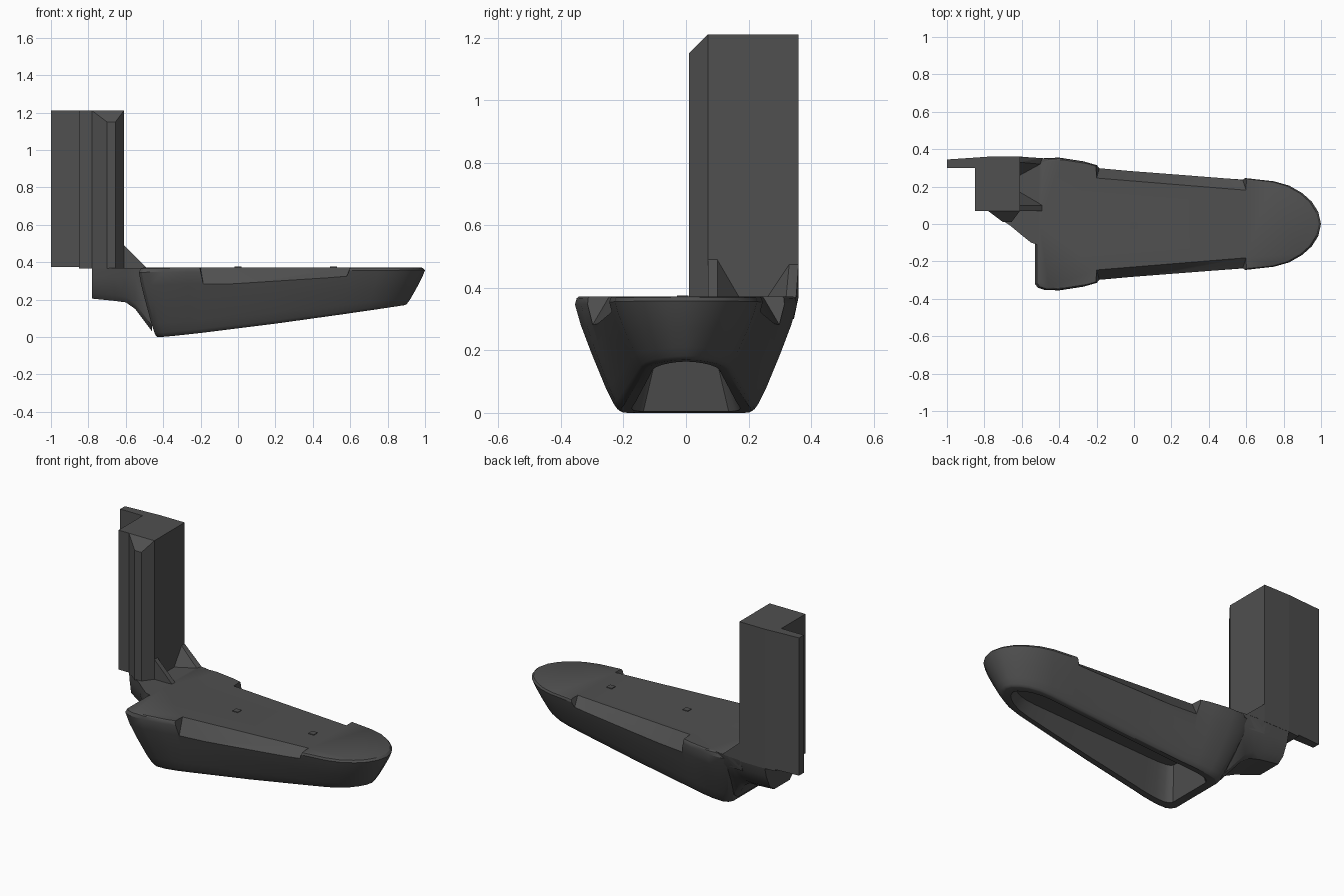
import bpy
import bmesh
import math
from mathutils import Vector

cube = bpy.data.objects.get("Cube")
if cube:
    bpy.data.objects.remove(cube, do_unlink=True)

# One dark plastic for everything
GREY = (0.08, 0.08, 0.08, 1)
plastic = bpy.data.materials.new("dark grey plastic")
plastic.use_nodes = True
plastic.diffuse_color = GREY
plastic.node_tree.nodes["Principled BSDF"].inputs["Base Color"].default_value = GREY


def finish(name, bm, smooth=0):
    bmesh.ops.recalc_face_normals(bm, faces=bm.faces[:])
    mesh = bpy.data.meshes.new(name)
    bm.to_mesh(mesh)
    bm.free()
    mesh.materials.append(plastic)
    obj = bpy.data.objects.new(name, mesh)
    bpy.context.collection.objects.link(obj)
    if smooth:
        bpy.ops.object.select_all(action='DESELECT')
        obj.select_set(True)
        bpy.context.view_layer.objects.active = obj
        bpy.ops.object.shade_smooth_by_angle(angle=math.radians(smooth))
    return obj


def loft(name, rings, smooth=0):
    """Bridge closed rings of points and cap both ends."""
    bm = bmesh.new()
    loops = [[bm.verts.new(p) for p in ring] for ring in rings]
    for a, b in zip(loops, loops[1:]):
        for i in range(len(a)):
            j = (i + 1) % len(a)
            bm.faces.new((a[i], a[j], b[j], b[i]))
    bm.faces.new(loops[0])
    bm.faces.new(loops[-1])
    return finish(name, bm, smooth)


def solid(name, points):
    """Convex solid around a few corner points."""
    bm = bmesh.new()
    for p in points:
        bm.verts.new(p)
    bmesh.ops.convex_hull(bm, input=bm.verts[:])
    bmesh.ops.dissolve_limit(bm, angle_limit=0.01, verts=bm.verts[:], edges=bm.edges[:])
    return finish(name, bm)


def prism(name, outline, z0, z1):
    return loft(name, [[(x, y, z) for x, y in outline] for z in (z0, z1)])


# Boat-shaped arm body: half outlines of the deck and of the underside
DECK = 0.372
deck_half = [(-.53, 0), (-.53, .32), (-.515, .34), (-.48, .352), (-.4, .355), (-.27, .335),
             (-.2, .315), (.2, .28), (.6, .245), (.75, .228), (.83, .205), (.9, .165),
             (.95, .12), (.985, .065), (1, 0)]
keel_half = [(-.44, 0), (-.44, .175), (-.425, .2), (-.4, .215), (-.34, .222), (-.25, .218),
             (-.18, .21), (.2, .18), (.55, .15), (.69, .138), (.76, .125), (.82, .1),
             (.86, .07), (.89, .035), (.9, 0)]


def mirrored(half):
    return half + [(x, -y) for x, y in half[-2:0:-1]]


deck, keel = mirrored(deck_half), mirrored(keel_half)


def keel_z(x):
    return .17 * (max(0, x + .42) / 1.32) ** 1.15


def level(height, spread, inset=1):
    ring = []
    for (tx, ty), (bx, by) in zip(deck, keel):
        z0 = keel_z(bx)
        x, y = bx + (tx - bx) * spread, by + (ty - by) * spread
        ring.append((.23 + (x - .23) * inset, y * inset, z0 + (DECK - z0) * height))
    return ring


def recess(sx, sy, roof=None):
    ring = []
    for x, y in keel:
        px = .23 + (x - .23) * sx
        ring.append((px, y * sy, keel_z(px) + .002 if roof is None else roof))
    return ring


body = loft("arm_body", [level(1, 1, .965), level(.985, 1, .985), level(.93, 1), level(.75, .86),
                         level(.5, .6), level(.2, .26), level(.06, .07), level(.015, -.02),
                         level(0, -.1), recess(.92, .78), recess(.87, .52, .2)])

# Long bevelled notch along each upper side
for side in (1, -1):
    corners = []
    for x, slope, inner, low, lean in ((-.2, -.03, .245, .262, .065), (.6, .03, .18, .325, .055)):
        for y, z, dx in ((inner, DECK + .001, 0), (inner + lean, low, -slope * .6),
                         (.5, low - .02, -slope * .6), (.5, .45, slope),
                         (inner - .005, .45, 0)):
            corners.append((x + dx, side * y, z))
    cutter = solid("notch_cutter", corners)
    cutter.hide_render = True
    mod = body.modifiers.new("notch", 'BOOLEAN')
    mod.operation = 'DIFFERENCE'
    mod.solver = 'EXACT'
    mod.object = cutter
    bpy.ops.object.select_all(action='DESELECT')
    bpy.context.view_layer.objects.active = body
    body.select_set(True)
    bpy.ops.object.modifier_apply(modifier=mod.name)
    bpy.data.objects.remove(cutter, do_unlink=True)
bpy.ops.object.shade_smooth_by_angle(angle=math.radians(28))

# Small square plugs on the deck
for i, x in enumerate((0, .51)):
    r = .018
    prism(f"deck_plug_{i + 1}", [(x - r, -.01 - r), (x + r, -.01 - r), (x + r, -.01 + r),
                                 (x - r, -.01 + r)], DECK - .003, DECK + .004)

# Neck joining the body to the post
neck = []
for x, front, back, low, low_front, low_back in ((-.78, .07, .36, .205, .09, .31),
                                                 (-.66, -.01, .36, .193, .02, .3),
                                                 (-.6, -.06, .36, .185, -.04, .285),
                                                 (-.55, -.1, .355, .15, -.08, .27),
                                                 (-.46, -.13, .35, .03, -.1, .2)):
    neck.append([(x, front, .37), (x, front + .005, .32), (x, low_front, low + .03),
                 (x, low_front + .03, low), (x, low_back - .04, low), (x, low_back, low + .03),
                 (x, back - .015, .31), (x, back, .37)])
loft("neck", neck, 35)

# Rear shoulder that blends the post into the deck edge
solid("rear_shoulder", [(-.62, .36, .371), (-.5, .352, .371), (-.27, .32, .371), (-.62, .2, .371),
                        (-.3, .2, .371), (-.62, .345, .3), (-.45, .325, .3)])

# Upright post with its side flange
prism("post", [(-.85, .07), (-.61, .07), (-.61, .36), (-.78, .36), (-.85, .355)], .365, 1.21)
prism("side_flange", [(-1, .3), (-.85, .3), (-.85, .355), (-1, .345)], .375, 1.21)

# Bevelled rib on the front of the post
rib = [[(-.78, .07), (-.7, .01), (-.655, .01), (-.61, .07)]]
solid("post_rib", [(x, y, z) for x, y in rib[0] for z in (.365, 1.21 if y > .05 else 1.15)])

# Gussets between post and deck
solid("front_gusset", [(-.61, .07, .37), (-.49, .07, .37), (-.49, .1, .37), (-.61, .17, .37),
                       (-.61, .07, .49), (-.61, .1, .49)])
solid("rear_gusset", [(-.61, .36, .37), (-.49, .352, .37), (-.5, .32, .37), (-.61, .26, .37),
                      (-.61, .36, .475), (-.61, .33, .475)])
